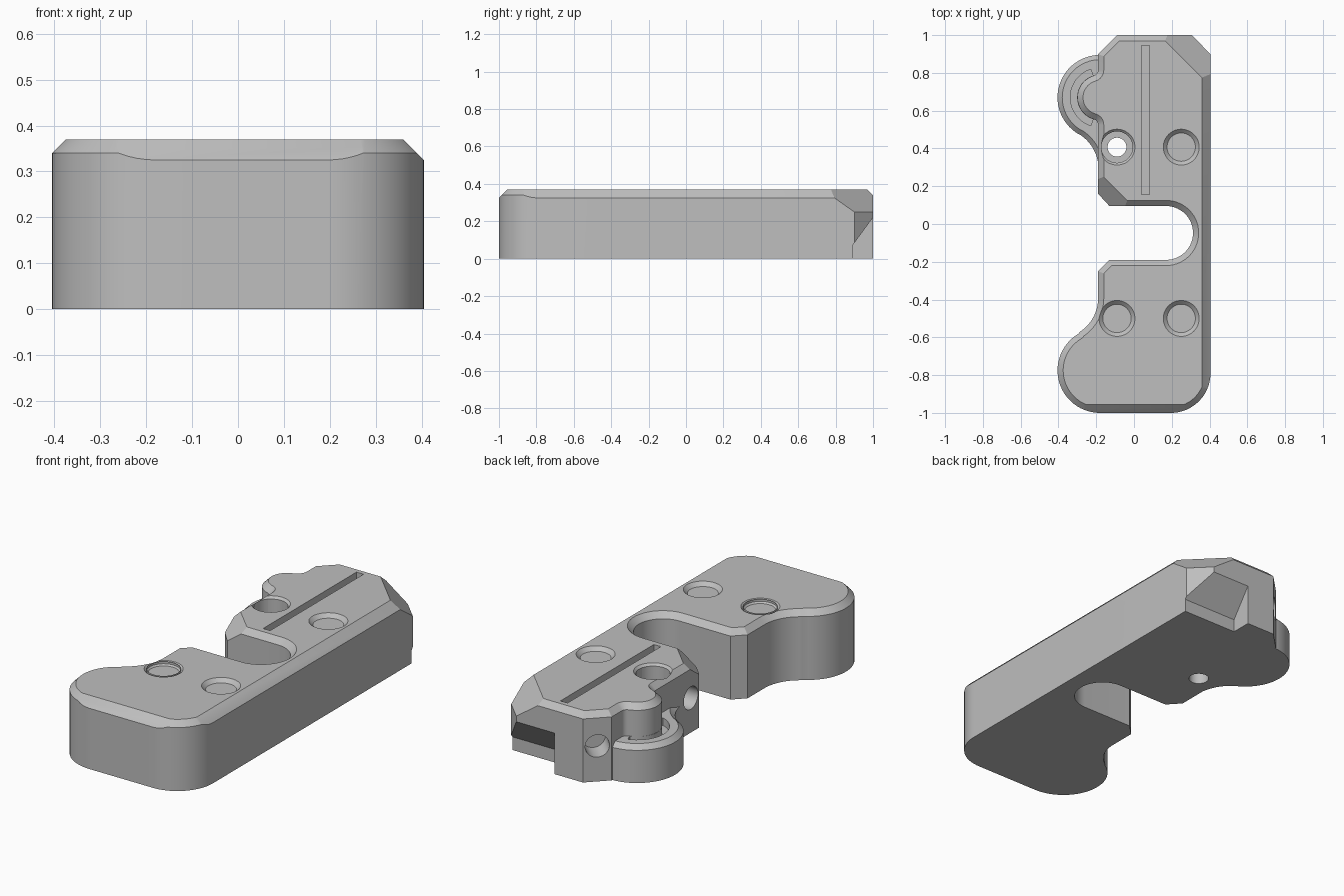
import bpy, bmesh
from math import sin, cos, radians
from mathutils import Vector

cube = bpy.data.objects.get("Cube")
if cube:
    bpy.data.objects.remove(cube, do_unlink=True)

grey = bpy.data.materials.new("plain grey")
grey.use_nodes = True
colour = (0.52, 0.52, 0.52, 1)
grey.diffuse_color = colour
grey.node_tree.nodes["Principled BSDF"].inputs["Base Color"].default_value = colour

H = 0.37          # block height
MID = -0.0475     # centre line of the side slot


def arc(cx, cy, r, a, b, n=20):
    steps = [radians(a + (b - a) * i / n) for i in range(n + 1)]
    return [(cx + r * cos(t), cy + r * sin(t)) for t in steps]


def finish(bm, name):
    bmesh.ops.recalc_face_normals(bm, faces=bm.faces)
    mesh = bpy.data.meshes.new(name)
    bm.to_mesh(mesh)
    bm.free()
    mesh.materials.append(grey)
    ob = bpy.data.objects.new(name, mesh)
    bpy.context.collection.objects.link(ob)
    return ob


def inset(points, d):
    """Offset a counter-clockwise outline inward with mitred corners."""
    pts = [Vector(p) for p in points]
    out = []
    for i, p in enumerate(pts):
        e1 = (p - pts[i - 1]).normalized()
        e2 = (pts[(i + 1) % len(pts)] - p).normalized()
        n1, n2 = Vector((-e1.y, e1.x)), Vector((-e2.y, e2.x))
        out.append(p + (n1 + n2) * d / (1 + n1.dot(n2)))
    return out


def prism(name, points, z0, z1, chamfer=0):
    levels = [(points, z0), (points, z1 - chamfer)]
    if chamfer:
        levels.append((inset(points, chamfer), z1))
    bm = bmesh.new()
    rings = [[bm.verts.new((p[0], p[1], z)) for p in pts] for pts, z in levels]
    for low, high in zip(rings, rings[1:]):
        for i in range(len(low)):
            bm.faces.new((low[i - 1], low[i], high[i], high[i - 1]))
    bm.faces.new(rings[0][::-1])
    bm.faces.new(rings[-1])
    return finish(bm, name)


def rod(p, q, r1, r2=None):
    """Round cutter from p to q."""
    p, q = Vector(p), Vector(q)
    bm = bmesh.new()
    bmesh.ops.create_cone(bm, cap_ends=True, segments=48, radius1=r1,
                          radius2=r2 or r1, depth=(q - p).length)
    mat = (q - p).to_track_quat('Z', 'Y').to_matrix().to_4x4()
    mat.translation = (p + q) / 2
    bm.transform(mat)
    return finish(bm, "cutter")


def slab(point, normal, length, reach):
    """Box cutter whose lower face lies on the given plane."""
    n = Vector(normal).normalized()
    bm = bmesh.new()
    bmesh.ops.create_cube(bm, size=1)
    bmesh.ops.scale(bm, verts=bm.verts, vec=(length, 2 * reach, reach))
    mat = n.to_track_quat('Z', 'Y').to_matrix().to_4x4()
    mat.translation = Vector(point) + n * reach / 2
    bm.transform(mat)
    return finish(bm, "cutter")


def combine(base, other, operation='DIFFERENCE'):
    mod = base.modifiers.new("combine", 'BOOLEAN')
    mod.operation = operation
    mod.solver = 'EXACT'
    mod.object = other
    dg = bpy.context.evaluated_depsgraph_get()
    mesh = bpy.data.meshes.new_from_object(base.evaluated_get(dg))
    base.modifiers.clear()
    base.data = mesh
    bpy.data.objects.remove(other, do_unlink=True)


# Main block outline with upper bulge, side slot and front lobe
outline = [(0.405, 0.9), (0.305, 1.0), (-0.09, 1.0), (-0.19, 0.9)]
outline += arc(-0.22, 0.815, 0.03, 0, -74.6, 8)
outline += arc(-0.18, 0.67, 0.12, 105.4, 254.6)[1:-1]
outline += arc(-0.22, 0.525, 0.03, 74.6, 0, 8)
outline += [(-0.19, 0.16), (-0.13, 0.095)]
outline += arc(0.17, MID, 0.1425, 90, -90, 28)
outline += [(-0.13, -0.19), (-0.19, -0.25)]
outline += arc(-0.404, -0.392, 0.214, 0, -59.4)[:-1]
outline += arc(-0.18, -0.775, 0.225, 120.6, 270, 28)
outline += arc(0.195, -0.79, 0.21, -90, 0)
block = prism("grip_block", outline, 0, H, 0.03)

# Low rear lobe joined to the block
lobe = [(-0.12, 0.895)] + arc(-0.18, 0.67, 0.225, 90, 239.4, 28)
lobe += arc(-0.404, 0.292, 0.216, 59.4, 0)[1:] + [(-0.12, 0.292)]
combine(block, prism("rear_lobe", lobe, 0, 0.2, 0.025), 'UNION')

# Curved groove around the bulge
groove = arc(-0.18, 0.67, 0.157, 108, 252) + arc(-0.18, 0.67, 0.121, 252, 108)
combine(block, prism("cutter", groove, 0.16, 0.3))

# Long edge chamfers, then the large corner chamfers
for point, normal in (((0.36, 0, H), (1, 0, 1)),
                      ((0, -0.955, H), (0, -1, 1)),
                      ((0, 0.957, H), (0, 1, 1))):
    combine(block, slab(point, normal, 2.6, 0.15))
ROOT2 = 2 ** 0.5
combine(block, slab((0.2675, 0.8675, H), (1, 1, ROOT2), 0.8, 0.25))
for side in (1, -1):
    combine(block, slab((-0.0975, MID + side * 0.235, H),
                        (-1, -side, ROOT2), 0.3, 0.17))

# Undercut recess at the back corner
recess = prism("cutter", [(0.89, -0.1), (1.1, -0.1), (1.1, 0.356),
                          (0.89, 0.07)], 0.08, 0.6)
for v in recess.data.vertices:
    v.co = (v.co.z, v.co.x, v.co.y)
combine(block, recess)

# Stepped screw holes
for x in (-0.09, 0.25):
    for y in (0.407, -0.5):
        combine(block, rod((x, y, -0.1), (x, y, 0.5), 0.05))
        combine(block, rod((x, y, 0.15), (x, y, 0.5), 0.083))
        combine(block, rod((x, y, 0.35), (x, y, 0.38), 0.075, 0.105))

# Round pockets underneath
for x in (-0.19, 0.25):
    for y in (0.675, -0.77):
        combine(block, rod((x, y, -0.1), (x, y, 0.11), 0.136))

# Side holes in the back diagonal and the left wall
combine(block, rod((-0.24, 1.05, 0.19), (-0.06, 0.87, 0.19), 0.06))
combine(block, rod((-0.3, 0.23, 0.185), (-0.07, 0.23, 0.185), 0.06))

# Straight slot in the top
slot = [(0.04, 0.155), (0.082, 0.155), (0.082, 0.945), (0.04, 0.945)]
combine(block, prism("cutter", slot, 0.31, 0.5))

# Smooth curved walls, sharp edges
bpy.ops.object.select_all(action='DESELECT')
block.select_set(True)
bpy.context.view_layer.objects.active = block
bpy.ops.object.shade_smooth_by_angle(angle=radians(25))
